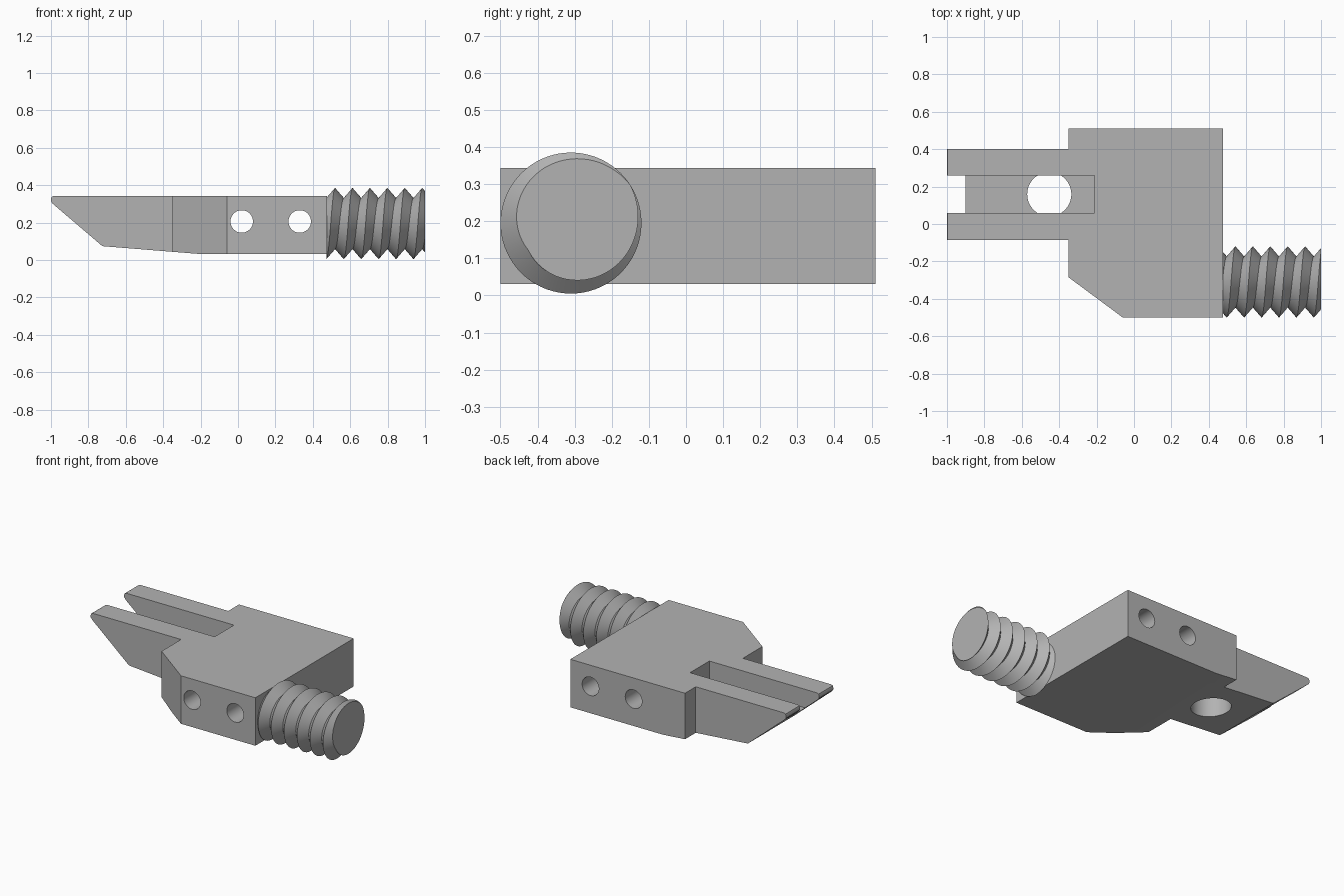
import bpy, bmesh, math
from mathutils import Matrix, Vector

cube = bpy.data.objects.get("Cube")
if cube:
    bpy.data.objects.remove(cube, do_unlink=True)

grey = bpy.data.materials.new("matte grey")
grey.use_nodes = True
colour = (0.45, 0.45, 0.45, 1)
grey.diffuse_color = colour
grey.node_tree.nodes["Principled BSDF"].inputs["Base Color"].default_value = colour


def make_object(name, bm):
    bmesh.ops.recalc_face_normals(bm, faces=bm.faces)
    mesh = bpy.data.meshes.new(name)
    bm.to_mesh(mesh)
    bm.free()
    mesh.materials.append(grey)
    obj = bpy.data.objects.new(name, mesh)
    bpy.context.collection.objects.link(obj)
    return obj


def prism(name, points, offset):
    """Extrude a closed outline of 3D points along offset."""
    bm = bmesh.new()
    face = bm.faces.new([bm.verts.new(p) for p in points])
    new = bmesh.ops.extrude_face_region(bm, geom=[face])["geom"]
    bmesh.ops.translate(bm, vec=offset,
                        verts=[v for v in new if isinstance(v, bmesh.types.BMVert)])
    return make_object(name, bm)


def cylinder(name, radius, depth, centre, rotation=Matrix()):
    bm = bmesh.new()
    bmesh.ops.create_cone(bm, cap_ends=True, segments=64, radius1=radius, radius2=radius,
                          depth=depth, matrix=Matrix.Translation(centre) @ rotation)
    return make_object(name, bm)


def select_only(obj):
    bpy.ops.object.select_all(action="DESELECT")
    obj.select_set(True)
    bpy.context.view_layer.objects.active = obj


def combine(obj, tool, operation):
    """Apply a boolean and discard the tool."""
    tool.hide_render = True
    mod = obj.modifiers.new(operation.lower(), "BOOLEAN")
    mod.operation, mod.solver, mod.object = operation, "EXACT", tool
    select_only(obj)
    bpy.ops.object.modifier_apply(modifier=mod.name)
    bpy.data.objects.remove(tool, do_unlink=True)


def smooth(obj, degrees):
    select_only(obj)
    bpy.ops.object.shade_smooth_by_angle(angle=math.radians(degrees))


# Block and forked tongue: plan outline trimmed by the side profile
plan = [(-1, -0.085), (-0.35, -0.085), (-0.35, -0.285), (-0.06, -0.5), (0.475, -0.5),
        (0.475, 0.51), (-0.35, 0.51), (-0.35, 0.4), (-1, 0.4)]
side = [(-0.985, 0.343), (-0.996, 0.338), (-1, 0.327), (-1, 0.314), (-0.99, 0.3),
        (-0.725, 0.074), (-0.19, 0.031), (0.6, 0.031), (0.6, 0.343)]
block = prism("block", [(x, y, -0.1) for x, y in plan], (0, 0, 0.6))
combine(block, prism("side_cutter", [(x, -0.7, z) for x, z in side], (0, 1.4, 0)), "INTERSECT")

# Slot between the prongs
slot = [(-1.2, 0.06), (-0.21, 0.06), (-0.21, 0.258), (-1.2, 0.258)]
floor = 0.223
combine(block, prism("slot_cutter", [(x, y, floor) for x, y in slot], (0, 0, 0.3)), "DIFFERENCE")

# Vertical hole below the slot floor
combine(block, cylinder("pin_cutter", 0.118, 0.4, (-0.453, 0.159, floor - 0.2)), "DIFFERENCE")

# Two holes running front to back
for x in (0.02, 0.33):
    turn = Matrix.Rotation(math.pi / 2, 4, "X")
    combine(block, cylinder("bolt_cutter", 0.06, 1.4, (x, 0, 0.206), turn), "DIFFERENCE")
smooth(block, 20)

# Threaded stud: alternating crest and root helices, trimmed flat at both ends
steps, pitch = 72, 0.0932
start, end = 0.474, 1.0
bm = bmesh.new()
rows = []
for j in range(-6, 16):
    radius = 0.19 if j % 2 == 0 else 0.136
    row = []
    for i in range(steps + 1):
        a = math.tau * i / steps
        x = 0.519 + pitch * (i / steps + j / 2)
        row.append(bm.verts.new((x, -0.31 + radius * math.sin(a), 0.195 + radius * math.cos(a))))
    rows.append(row)
for low, high in zip(rows, rows[1:]):
    for i in range(steps):
        bm.faces.new((low[i], low[i + 1], high[i + 1], high[i]))
bmesh.ops.remove_doubles(bm, verts=bm.verts, dist=0.0001)
for x, direction in ((start, -1), (end, 1)):
    cut = bmesh.ops.bisect_plane(bm, geom=bm.verts[:] + bm.edges[:] + bm.faces[:],
                                 plane_co=(x, 0, 0), plane_no=Vector((direction, 0, 0)),
                                 clear_outer=True)["geom_cut"]
    rim = [e for e in cut if isinstance(e, bmesh.types.BMEdge)]
    bmesh.ops.holes_fill(bm, edges=rim, sides=0)
stud = make_object("threaded_stud", bm)
smooth(stud, 30)
